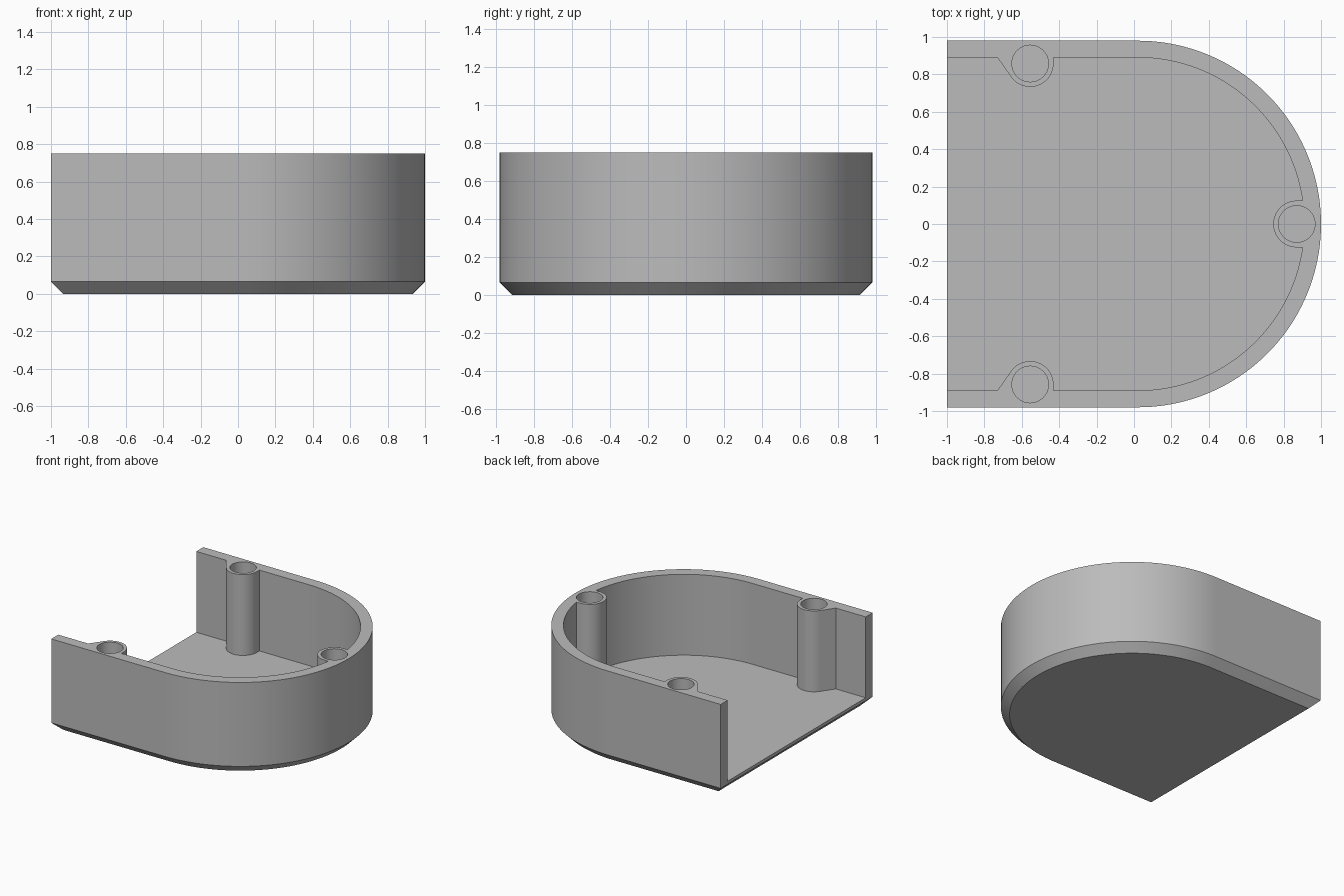
import bpy
import bmesh
from math import cos, sin, radians

if "Cube" in bpy.data.objects:
    bpy.data.objects.remove(bpy.data.objects["Cube"], do_unlink=True)

HEIGHT, FLOOR, CHAMFER = 0.75, 0.09, 0.065
CENTRE_X, OUTER_R, INNER_R = 0.02, 0.98, 0.89
POST_R, HOLE_R = 0.125, 0.098
SIDE_POST, END_POST = (-0.555, -0.858), (0.87, 0.0)

grey = bpy.data.materials.new("plain_grey")
grey.use_nodes = True
colour = (0.5, 0.5, 0.5, 1)
grey.diffuse_color = colour
grey.node_tree.nodes["Principled BSDF"].inputs["Base Color"].default_value = colour


def arc(centre, radius, start, end, steps):
    angles = [radians(start + (end - start) * i / steps) for i in range(steps + 1)]
    return [(centre[0] + radius * cos(a), centre[1] + radius * sin(a)) for a in angles]


def mirrored(half):
    """Close a front half outline with its reflection in y."""
    return half + [(x, -y) for x, y in reversed(half) if abs(y) > 1e-5]


def loft(name, layers):
    """Solid through equal-length outlines, each given as (outline, height)."""
    bm = bmesh.new()
    rings = [[bm.verts.new((x, y, z)) for x, y in pts] for pts, z in layers]
    bm.faces.new(rings[0][::-1])
    bm.faces.new(rings[-1])
    for low, high in zip(rings, rings[1:]):
        for i in range(len(low)):
            j = (i + 1) % len(low)
            bm.faces.new((low[i], low[j], high[j], high[i]))
    bmesh.ops.recalc_face_normals(bm, faces=bm.faces)
    mesh = bpy.data.meshes.new(name)
    bm.to_mesh(mesh)
    bm.free()
    mesh.materials.append(grey)
    obj = bpy.data.objects.new(name, mesh)
    bpy.context.collection.objects.link(obj)
    return obj


def outer_outline(inset):
    half = [(-1 + inset, -OUTER_R + inset)]
    return mirrored(half + arc((CENTRE_X, 0), OUTER_R - inset, -90, 0, 40))


# Round-ended tray body with a chamfered underside
tray = loft("tray_shell", [(outer_outline(CHAMFER), 0),
                           (outer_outline(0), CHAMFER),
                           (outer_outline(0), HEIGHT)])

# Cavity outline runs round the screw posts and their gussets
cavity_half = [(-1.2, -INNER_R), (-0.73, -INNER_R)]
cavity_half += arc(SIDE_POST, POST_R, 145, 0, 24)
cavity_half += [(SIDE_POST[0] + POST_R, -INNER_R)]
cavity_half += arc((CENTRE_X, 0), INNER_R, -90, -8.07, 36)
cavity_half += arc(END_POST, POST_R, -90, -180, 16)
cavity = mirrored(cavity_half)
cutters = [loft("cavity_cutter", [(cavity, FLOOR), (cavity, HEIGHT + 0.2)])]

# Screw holes down the three posts
for x, y in (SIDE_POST, (SIDE_POST[0], -SIDE_POST[1]), END_POST):
    circle = arc((x, y), HOLE_R, 0, 360, 40)[:-1]
    cutters.append(loft("hole_cutter", [(circle, FLOOR), (circle, HEIGHT + 0.2)]))

# Apply the cuts, then discard the cutters
bpy.context.view_layer.objects.active = tray
for obj in bpy.context.selected_objects:
    obj.select_set(False)
tray.select_set(True)
for cutter in cutters:
    cutter.hide_render = True
    cut = tray.modifiers.new("cut", "BOOLEAN")
    cut.operation = "DIFFERENCE"
    cut.solver = "EXACT"
    cut.object = cutter
    bpy.ops.object.modifier_apply(modifier=cut.name)
    bpy.data.objects.remove(cutter, do_unlink=True)

bpy.ops.object.shade_smooth_by_angle(angle=radians(30))
